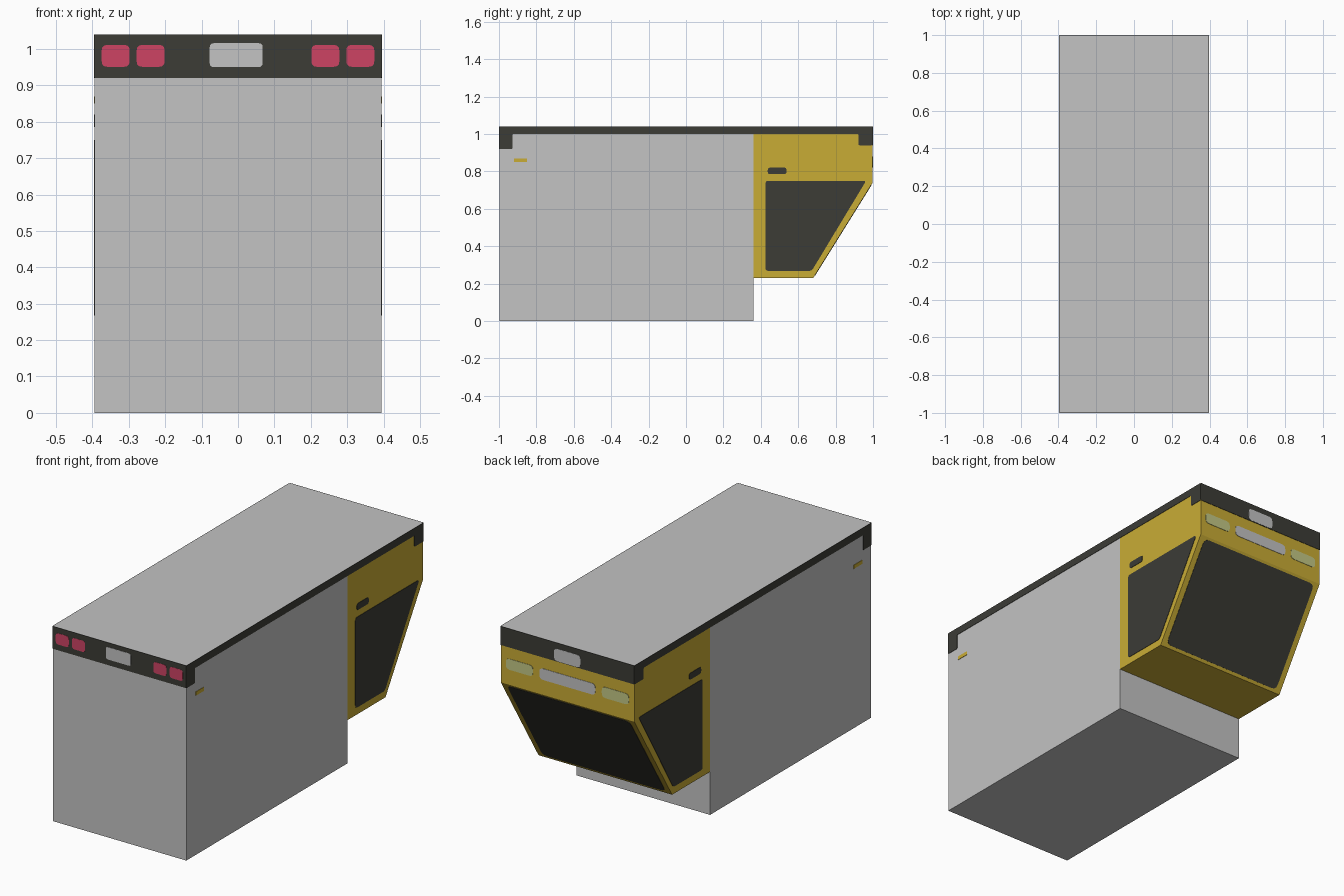
import bpy, bmesh, math
from mathutils import Vector

if "Cube" in bpy.data.objects:
    bpy.data.objects.remove(bpy.data.objects["Cube"])

W, L, H = 0.394, 0.998, 1.04      # half width, half length, height
SPLIT, CAB_Z = 0.36, 0.23         # box/cab joint, cab lower edge
T = 0.002                         # thickness of painted plates


def material(name, r, g, b):
    m = bpy.data.materials.new(name)
    lin = [((c / 255 + 0.055) / 1.055) ** 2.4 for c in (r, g, b)]
    m.diffuse_color = (*lin, 1)
    m.use_nodes = True
    m.node_tree.nodes["Principled BSDF"].inputs["Base Color"].default_value = m.diffuse_color
    return m


grey = material("light_grey", 195, 195, 195)
yellow = material("yellow", 201, 172, 53)
dark = material("charcoal", 60, 60, 54)
red = material("lamp_red", 205, 68, 100)
cream = material("lamp_cream", 196, 200, 134)


def finish(name, bm, mats):
    bmesh.ops.recalc_face_normals(bm, faces=bm.faces)
    me = bpy.data.meshes.new(name)
    bm.to_mesh(me)
    bm.free()
    for m in mats:
        me.materials.append(m)
    ob = bpy.data.objects.new(name, me)
    bpy.context.collection.objects.link(ob)


def rounded(pts, r):
    """Round every corner of a 2D outline with a small curve."""
    out = []
    for i, p in enumerate(pts):
        p = Vector(p)
        a = p + (Vector(pts[i - 1]) - p).normalized() * r
        b = p + (Vector(pts[(i + 1) % len(pts)]) - p).normalized() * r
        for k in range(4):
            t = k / 3
            out.append(a * (1 - t) ** 2 + p * 2 * t * (1 - t) + b * t * t)
    return out


def rect(cx, cz, w, h):
    return [(cx - w / 2, cz - h / 2), (cx + w / 2, cz - h / 2),
            (cx + w / 2, cz + h / 2), (cx - w / 2, cz + h / 2)]


def plate(name, pts, place, mat, r=0.0):
    """Thin plate: place(a, b, t) maps the outline onto a body face."""
    if r:
        pts = rounded(pts, r)
    bm = bmesh.new()
    face = bm.faces.new([bm.verts.new(place(a, b, T)) for a, b in pts])
    rim = [bm.verts.new(place(a, b, 0)) for a, b in pts]
    top = list(face.verts)
    for i in range(len(pts)):
        j = (i + 1) % len(pts)
        bm.faces.new((top[i], rim[i], rim[j], top[j]))
    face.normal_update()
    finish_open(name, bm, mat, Vector(place(0, 0, 1)) - Vector(place(0, 0, 0)), face)


def finish_open(name, bm, mat, out, face):
    bmesh.ops.recalc_face_normals(bm, faces=bm.faces)
    face.normal_update()
    if face.normal.dot(out) < 0:
        bmesh.ops.reverse_faces(bm, faces=bm.faces)
    me = bpy.data.meshes.new(name)
    bm.to_mesh(me)
    bm.free()
    me.materials.append(mat)
    ob = bpy.data.objects.new(name, me)
    bpy.context.collection.objects.link(ob)


# body shell: box and sloping cab in one closed skin, cab faces yellow
profile = [(-L, 0), (SPLIT, 0), (SPLIT, CAB_Z), (0.68, CAB_Z), (L, 0.74),
           (L, H), (SPLIT, H), (-L, H)]
bm = bmesh.new()
sides = [[bm.verts.new((x, y, z)) for y, z in profile] for x in (-W, W)]
for s in sides:
    bm.faces.new([s[i] for i in (0, 1, 2, 6, 7)])
    bm.faces.new(s[2:7])
n = len(profile)
for i in range(n):
    j = (i + 1) % n
    bm.faces.new((sides[0][i], sides[0][j], sides[1][j], sides[1][i]))
for f in bm.faces:
    c = f.calc_center_median()
    f.material_index = int(c.y > SPLIT + 0.01 and c.z < H - 0.01)
finish("truck_body", bm, [grey, yellow])

# placements on each face of the body
slope = Vector((L - 0.68, 0.74 - CAB_Z))
slope_len = slope.length
slope.normalize()


def on_tail(a, b, t):
    return (a, -L - t, b)


def on_nose(a, b, t):
    return (a, L + t, b)


def on_slope(a, b, t):
    return (a, 0.68 + slope.x * b + slope.y * t, CAB_Z + slope.y * b - slope.x * t)


# side trim, windows, handles and markers
for tag, s in (("right", 1), ("left", -1)):
    def on_side(a, b, t, s=s):
        return (s * (W + t), a, b)
    plate(tag + "_side_trim", [(-L, H), (-L, 0.92), (-0.928, 0.92), (-0.928, 1.0),
          (0.922, 1.0), (0.922, 0.94), (L, 0.94), (L, H)], on_side, dark, 0.006)
    plate(tag + "_window", [(0.425, 0.268), (0.672, 0.268), (0.963, 0.75),
          (0.425, 0.75)], on_side, dark, 0.015)
    plate(tag + "_door_handle", rect(0.487, 0.803, 0.1, 0.035), on_side, dark, 0.012)
    plate(tag + "_marker", rect(-0.885, 0.86, 0.07, 0.02), on_side, yellow)

# end bands and windscreen
plate("tail_band", rect(0, 0.98, 2 * W, 0.12), on_tail, dark)
plate("nose_band", rect(0, 0.99, 2 * W, 0.1), on_nose, dark)
plate("windscreen", rect(0, slope_len * 0.503, 0.725, slope_len * 0.95),
      on_slope, dark, 0.03)


def raised(place):
    # sits on top of a band plate
    return lambda a, b, t: place(a, b, t + 0.001)


# number plates and lamps
plate("tail_plate", rect(-0.005, 0.983, 0.146, 0.066), raised(on_tail), grey, 0.012)
plate("nose_plate", rect(0, 0.976, 0.156, 0.066), raised(on_nose), grey, 0.02)
plate("nose_grille", rect(0, 0.85, 0.33, 0.06), on_nose, grey, 0.022)
for tag, s in (("right", 1), ("left", -1)):
    plate(tag + "_headlamp", rect(s * 0.283, 0.85, 0.16, 0.058), on_nose, cream, 0.022)
    for k, x in (("outer", 0.336), ("inner", 0.24)):
        plate(f"{tag}_{k}_tail_lamp", rect(s * x, 0.981, 0.077, 0.06),
              raised(on_tail), red, 0.015)
